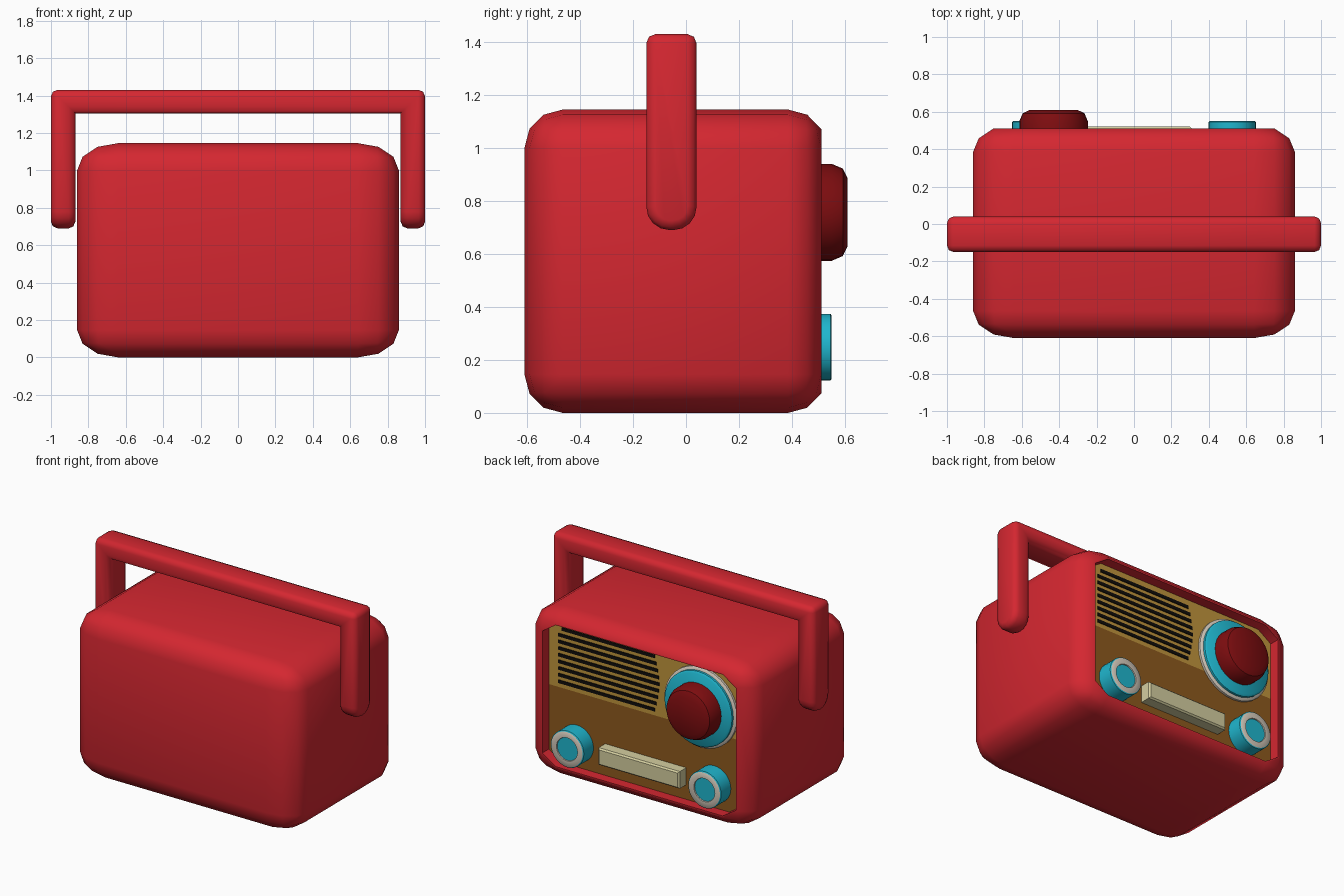
import bpy, bmesh, math
from mathutils import Matrix, Vector

if "Cube" in bpy.data.objects:
    bpy.data.objects.remove(bpy.data.objects["Cube"])


def mat(name, r, g, b):
    m = bpy.data.materials.new(name)
    m.diffuse_color = (r, g, b, 1)
    m.use_nodes = True
    m.node_tree.nodes["Principled BSDF"].inputs["Base Color"].default_value = m.diffuse_color
    return m


RED = mat("red", 0.66, 0.02, 0.03)
DARK_RED = mat("dark red", 0.21, 0.004, 0.005)
CYAN = mat("cyan", 0.014, 0.47, 0.62)
WHITE = mat("off white", 0.66, 0.59, 0.50)
CREAM = mat("cream", 0.66, 0.62, 0.35)
TAN = mat("tan", 0.53, 0.30, 0.045)
BROWN = mat("brown", 0.27, 0.10, 0.013)
BLACK = mat("black", 0.005, 0.004, 0.003)

PANEL_Y = 0.44


def finish(name, bm, mats, angle=40):
    bmesh.ops.recalc_face_normals(bm, faces=bm.faces)
    me = bpy.data.meshes.new(name)
    bm.to_mesh(me)
    bm.free()
    for m in mats:
        me.materials.append(m)
    ob = bpy.data.objects.new(name, me)
    bpy.context.collection.objects.link(ob)
    bpy.ops.object.select_all(action='DESELECT')
    ob.select_set(True)
    bpy.context.view_layer.objects.active = ob
    bpy.ops.object.shade_smooth_by_angle(angle=math.radians(angle))
    return ob


def add_box(bm, x0, x1, y0, y1, z0, z1):
    m = Matrix.Translation(((x0 + x1) / 2, (y0 + y1) / 2, (z0 + z1) / 2)) \
        @ Matrix.Diagonal((x1 - x0, y1 - y0, z1 - z0, 1))
    return bmesh.ops.create_cube(bm, size=1, matrix=m)["verts"]


def lathe(name, x, z, profile, mats, bands, steps=32):
    """Turn (radius, y) points around a y-axis through x, z; bands give the colours."""
    bm = bmesh.new()
    rings = []
    for r, y in profile:
        rings.append([bm.verts.new((x + r * math.cos(2 * math.pi * i / steps), y,
                                    z + r * math.sin(2 * math.pi * i / steps)))
                      for i in range(steps)])
    for k, band in enumerate(bands):
        a, b = rings[k], rings[k + 1]
        for i in range(steps):
            j = (i + 1) % steps
            bm.faces.new((a[i], a[j], b[j], b[i])).material_index = band
    bmesh.ops.remove_doubles(bm, verts=bm.verts, dist=1e-5)
    return finish(name, bm, mats)


# Case: rounded box, sliced open at the back with a recessed two-tone panel
bm = bmesh.new()
bmesh.ops.create_cube(bm, size=1)
bmesh.ops.bevel(bm, geom=bm.edges[:], offset=0.127, segments=3, profile=0.5,
                affect='EDGES')
bmesh.ops.transform(bm, verts=bm.verts, matrix=Matrix.Translation((0, -0.04, 0.5725))
                    @ Matrix.Diagonal((1.72, 1.14, 1.145, 1)))
bmesh.ops.bisect_plane(bm, geom=bm.verts[:] + bm.edges[:] + bm.faces[:], dist=0.002,
                       plane_co=(0, 0.51, 0), plane_no=(0, 1, 0), clear_outer=True)
rim = [e for e in bm.edges if e.is_boundary]
panel = bmesh.ops.contextual_create(bm, geom=rim)["faces"][0]
bmesh.ops.recalc_face_normals(bm, faces=bm.faces)
bmesh.ops.inset_individual(bm, faces=[panel], thickness=0.012)
new = bmesh.ops.extrude_discrete_faces(bm, faces=[panel])["faces"][0]
lip = [v for v in new.verts]
for v in lip:
    v.co.y = PANEL_Y
bmesh.ops.bisect_plane(bm, geom=[new] + list(new.edges) + lip,
                       plane_co=(0, 0, 0.6), plane_no=(0, 0, 1))
for f in bm.faces:
    c = f.calc_center_median()
    if all(abs(v.co.y - PANEL_Y) < 1e-4 for v in f.verts):
        f.material_index = 1 if c.z > 0.6 else 2
finish("case", bm, [RED, TAN, BROWN])

# Carrying handle: U profile, rounded leg ends, softened edges
bm = bmesh.new()
outline = [(-1, 0.69), (-0.87, 0.69), (-0.87, 1.305), (0.87, 1.305),
           (0.87, 0.69), (1, 0.69), (1, 1.43), (-1, 1.43)]
face = bm.faces.new([bm.verts.new((x, -0.15, z)) for x, z in outline])
ext = bmesh.ops.extrude_face_region(bm, geom=[face])["geom"]
bmesh.ops.translate(bm, vec=(0, 0.19, 0),
                    verts=[g for g in ext if isinstance(g, bmesh.types.BMVert)])
bmesh.ops.recalc_face_normals(bm, faces=bm.faces)
ends = [e for e in bm.edges if all(v.co.z < 0.7 for v in e.verts)
        and abs(e.verts[0].co.y - e.verts[1].co.y) < 1e-4]
bmesh.ops.bevel(bm, geom=ends, offset=0.088, segments=4, profile=0.5, affect='EDGES')
bm.normal_update()
sharp = [e for e in bm.edges if e.is_convex and e.calc_face_angle(0) > 0.7]
bmesh.ops.bevel(bm, geom=sharp, offset=0.035, segments=2, profile=0.5, affect='EDGES')
finish("handle", bm, [RED], 50)

# Speaker grille slats on the upper panel
bm = bmesh.new()
for i in range(9):
    z = 1.008 - 0.046 * i
    right = -0.07 - 0.035 * math.sin(math.pi * i / 8)
    add_box(bm, right, 0.64 if i == 0 else 0.665, PANEL_Y - 0.002, PANEL_Y + 0.005,
            z - 0.011, z + 0.011)
finish("speaker_grille", bm, [BLACK])

# Tuning dial: off-white base, cyan disc and big dark red knob
lathe("dial_base", -0.43, 0.757,
      [(0, 0.43), (0.277, 0.43), (0.277, 0.455), (0.262, 0.465), (0, 0.465)],
      [WHITE], [0] * 4)
lathe("dial_disc", -0.43, 0.757,
      [(0, 0.45), (0.258, 0.45), (0.258, 0.48), (0.245, 0.49), (0, 0.49)],
      [CYAN], [0] * 4)
lathe("tuning_knob", -0.43, 0.757,
      [(0, 0.47), (0.183, 0.47), (0.183, 0.55), (0.165, 0.592), (0.128, 0.61), (0, 0.61)],
      [DARK_RED], [0] * 5)

# Two small knobs with an off-white ring on the cap
for side, label in ((1, "left"), (-1, "right")):
    lathe(label + "_knob", side * 0.525, 0.248,
          [(0, 0.43), (0.126, 0.43), (0.126, 0.545), (0.12, 0.55),
           (0.08, 0.55), (0.078, 0.543), (0, 0.543)],
          [CYAN, WHITE], [0, 0, 0, 1, 1, 0])

# Cream bar between the small knobs
bm = bmesh.new()
add_box(bm, -0.31, 0.31, 0.43, 0.52, 0.185, 0.303)
bmesh.ops.bevel(bm, geom=[e for e in bm.edges if all(v.co.y > 0.5 for v in e.verts)],
                offset=0.01, segments=1, affect='EDGES')
finish("station_bar", bm, [CREAM], 20)
